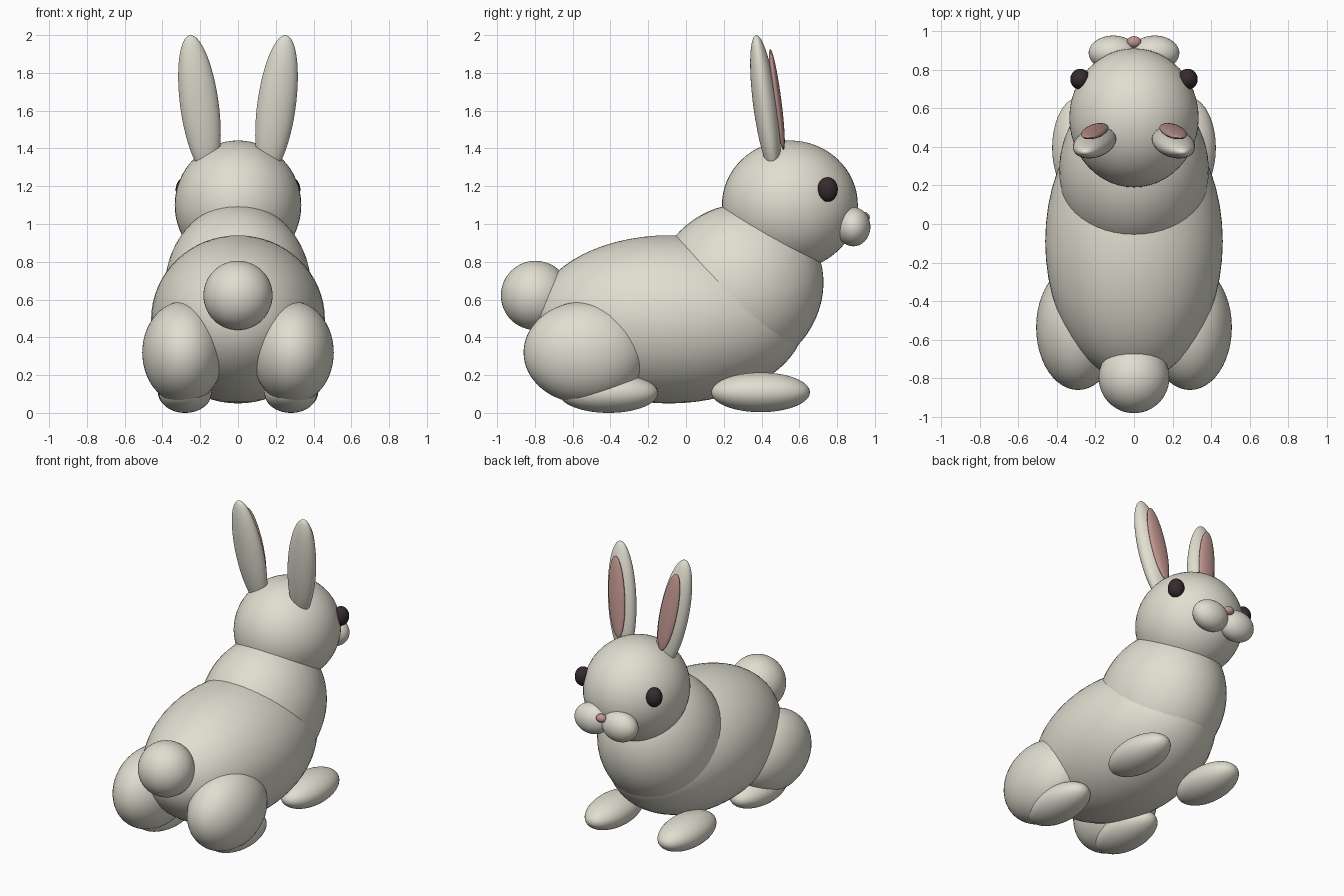
import bpy
from math import radians

cube = bpy.data.objects.get("Cube")
if cube:
    bpy.data.objects.remove(cube, do_unlink=True)


def make_material(name, rgb):
    mat = bpy.data.materials.new(name)
    mat.use_nodes = True
    mat.diffuse_color = (*rgb, 1)
    bsdf = next(n for n in mat.node_tree.nodes if n.type == 'BSDF_PRINCIPLED')
    bsdf.inputs["Base Color"].default_value = (*rgb, 1)
    return mat


fur = make_material("cream_fur", (0.75, 0.73, 0.63))
pink = make_material("soft_pink", (0.52, 0.30, 0.27))
dark = make_material("dark_eye", (0.035, 0.024, 0.027))


def ellipsoid(name, center, radii, mat=fur, tilt=(0, 0, 0)):
    """Smooth ellipsoid; tilt is an XYZ rotation in degrees."""
    bpy.ops.mesh.primitive_uv_sphere_add(
        segments=48, ring_count=32, radius=1, location=center,
        rotation=[radians(a) for a in tilt])
    obj = bpy.context.object
    obj.name = name
    obj.scale = radii
    obj.data.materials.append(mat)
    bpy.ops.object.shade_smooth()
    return obj


def pair(name, center, radii, mat=fur, tilt=(0, 0, 0)):
    """Mirrored ellipsoids on both sides of the x = 0 plane."""
    x, y, z = center
    a, b, c = tilt
    for side, s in (("left", 1), ("right", -1)):
        ellipsoid(f"{name}_{side}", (s * x, y, z), radii, mat, (a, s * b, s * c))


# Torso, head and tail along the centre line
ellipsoid("body", (0, -0.09, 0.495), (0.46, 0.72, 0.445))
ellipsoid("chest", (0, 0.275, 0.655), (0.388, 0.435, 0.47), tilt=(-45, 0, 0))
ellipsoid("head", (0, 0.55, 1.10), (0.335, 0.36, 0.342))
ellipsoid("tail", (0, -0.797, 0.622), (0.183, 0.183, 0.183))

# Legs
pair("thigh", (0.29, -0.535, 0.32), (0.217, 0.325, 0.27))
pair("hind_foot", (0.28, -0.41, 0.105), (0.14, 0.262, 0.105))
pair("front_foot", (0.284, 0.395, 0.109), (0.14, 0.261, 0.105))

# Face
pair("eye", (0.278, 0.75, 1.183), (0.052, 0.054, 0.065), dark)
pair("muzzle", (0.107, 0.886, 0.985), (0.128, 0.09, 0.103))
ellipsoid("nose", (0, 0.943, 1.035), (0.037, 0.03, 0.028), pink)

# Ears lean outward and slightly back
pair("ear", (0.204, 0.42, 1.63), (0.102, 0.064, 0.376), tilt=(7.5, 7.7, 0))
pair("inner_ear", (0.203, 0.481, 1.66), (0.062, 0.023, 0.27), pink, (7.5, 7.7, 0))
